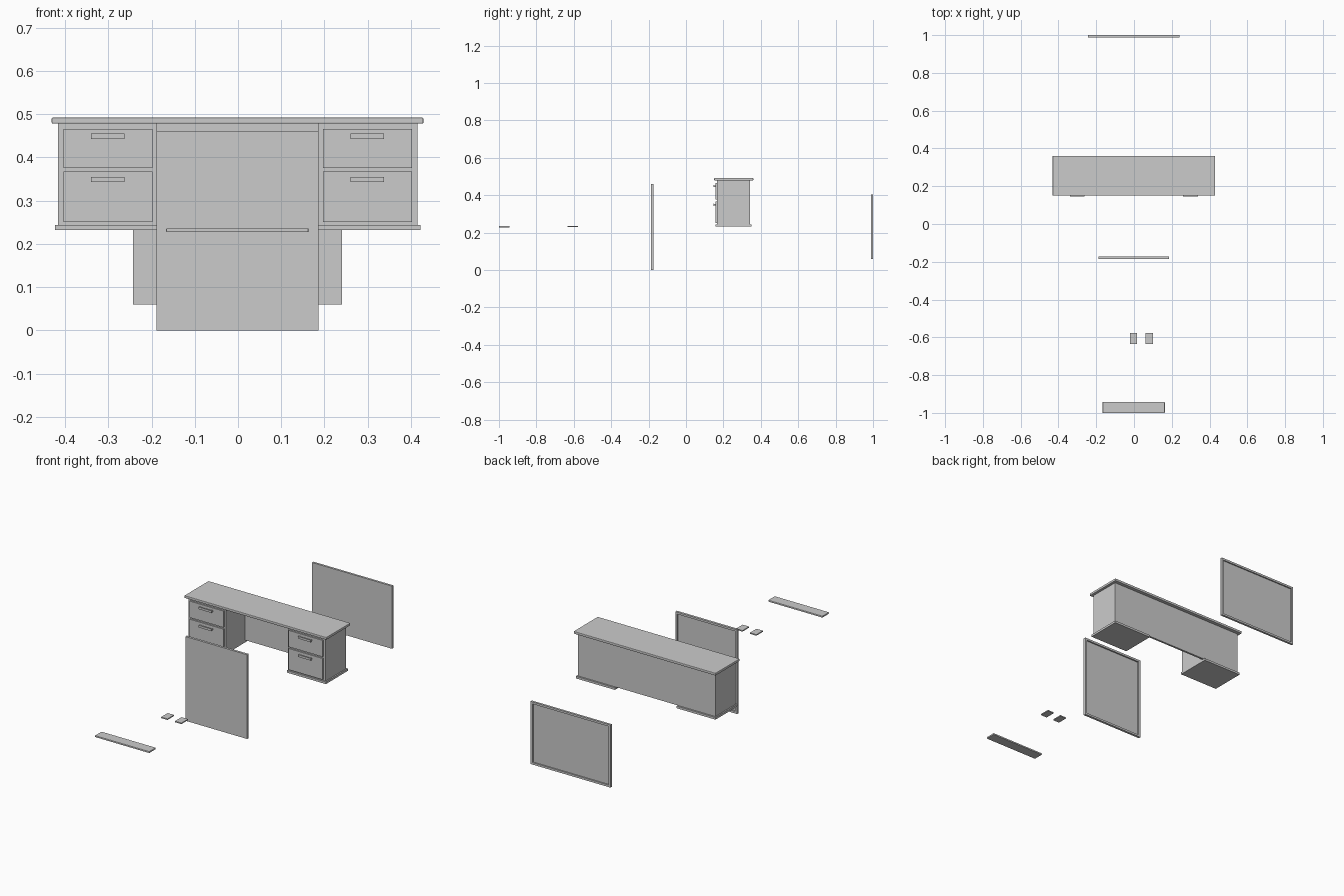
import bpy, bmesh

if "Cube" in bpy.data.objects:
    bpy.data.objects.remove(bpy.data.objects["Cube"])


def box(name, x, y, z, bevel=0.0):
    bm = bmesh.new()
    bmesh.ops.create_cube(bm, size=1)
    for v in bm.verts:
        for i, (lo, hi) in enumerate((x, y, z)):
            v.co[i] = lo if v.co[i] < 0 else hi
    return finish(name, bm, bevel)


def finish(name, bm, bevel=0.0):
    me = bpy.data.meshes.new(name)
    bm.to_mesh(me)
    bm.free()
    ob = bpy.data.objects.new(name, me)
    bpy.context.collection.objects.link(ob)
    if bevel:
        m = ob.modifiers.new("edge", 'BEVEL')
        m.width, m.segments = bevel, 2
    return ob


def framed_board(name, x, y, z, rim, depth):
    """Board with a flat front and a recess inside a rim on the back."""
    bm = bmesh.new()
    bmesh.ops.create_cube(bm, size=1)
    for v in bm.verts:
        for i, (lo, hi) in enumerate((x, y, z)):
            v.co[i] = lo if v.co[i] < 0 else hi
    back = max(bm.faces, key=lambda f: f.calc_center_median().y)
    bmesh.ops.inset_region(bm, faces=[back], thickness=rim)
    inner = bmesh.ops.extrude_face_region(bm, geom=[back])
    for v in [g for g in inner['geom'] if isinstance(g, bmesh.types.BMVert)]:
        v.co.y -= depth
    if back.is_valid:
        bm.faces.remove(back)
    bmesh.ops.recalc_face_normals(bm, faces=bm.faces)
    return finish(name, bm)


# Desk top and back panel
box("desk_top", (-0.431, 0.429), (0.151, 0.360), (0.478, 0.492), 0.003)
box("desk_back_panel", (-0.188, 0.186), (0.330, 0.341), (0.244, 0.478))

# Two pedestals with plinth, drawers and handles
for side, c in (("left", -0.302), ("right", 0.3)):
    s = -1 if c < 0 else 1
    inner, outer = c - s * 0.1145, c + s * 0.1145
    plinth_outer = outer + s * 0.007
    box(side + "_pedestal", sorted((inner, outer)), (0.166, 0.341), (0.244, 0.478))
    box(side + "_plinth", sorted((inner, plinth_outer)), (0.158, 0.350), (0.232, 0.244))
    d = c - s * 0.001
    for level, z0, z1, hz in (("upper", 0.376, 0.466, 0.449), ("lower", 0.251, 0.367, 0.349)):
        tag = side + "_" + level
        box(tag + "_drawer", (d - 0.103, d + 0.103), (0.158, 0.166), (z0, z1))
        box(tag + "_handle", (d - 0.039, d + 0.039), (0.146, 0.151), (hz - 0.006, hz + 0.006))
        for n, px in (("a", -0.034), ("b", 0.034)):
            box(tag + "_handle_post_" + n, (d + px - 0.004, d + px + 0.004),
                (0.150, 0.159), (hz - 0.004, hz + 0.004))

# Loose boards in front of and behind the desk
framed_board("front_board", (-0.188, 0.186), (-0.186, -0.173), (0.0, 0.461), 0.016, 0.008)
framed_board("rear_board", (-0.243, 0.241), (0.988, 1.0), (0.06, 0.403), 0.016, 0.007)

# Flat strip and small pads
box("flat_strip", (-0.166, 0.163), (-1.0, -0.943), (0.227, 0.236), 0.002)
for n, x0 in (("left", -0.022), ("right", 0.062)):
    box(n + "_pad", (x0, x0 + 0.039), (-0.634, -0.577), (0.230, 0.236))
